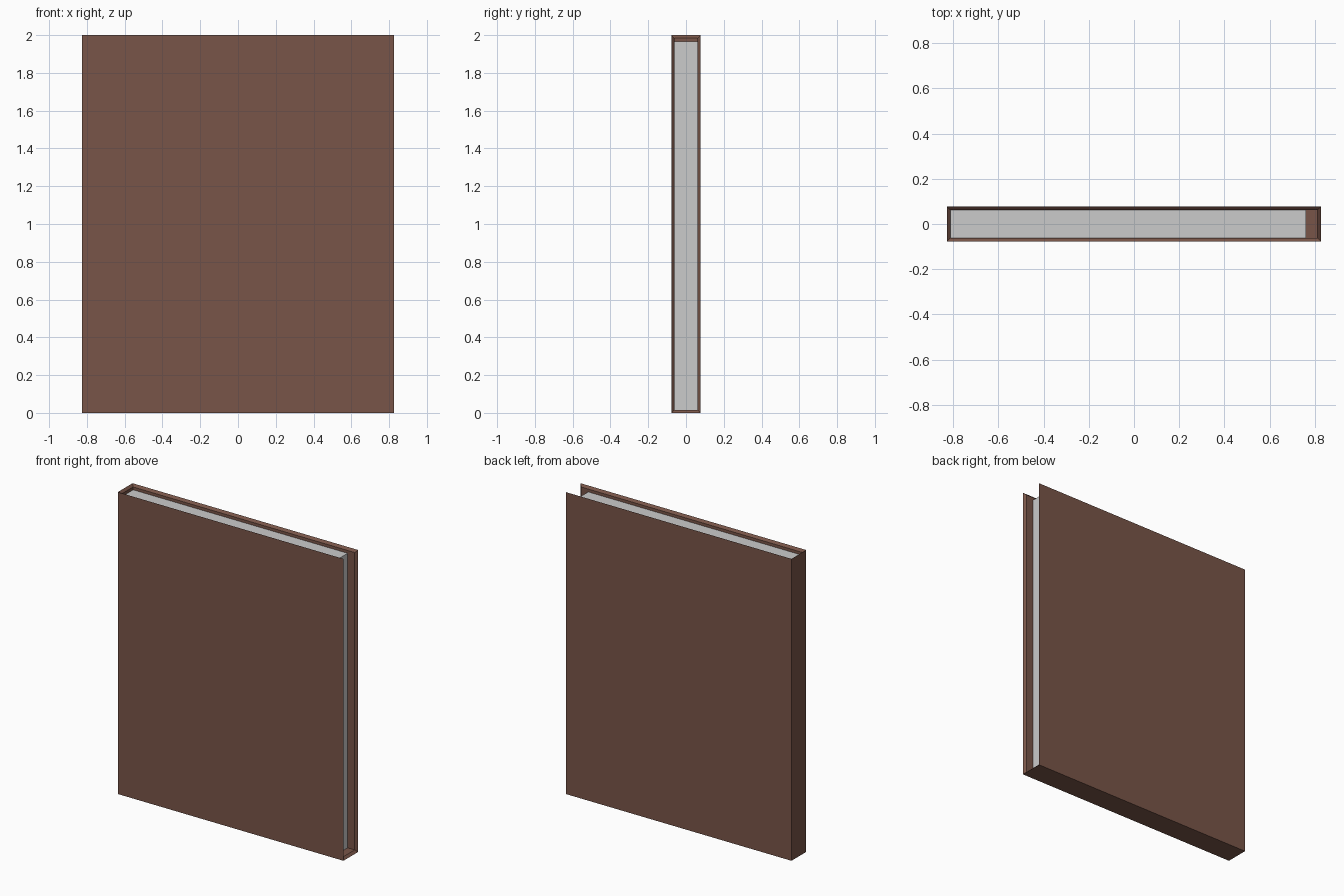
import bpy, bmesh
from mathutils import Matrix, Vector

if "Cube" in bpy.data.objects:
    bpy.data.objects.remove(bpy.data.objects["Cube"])


def add_box(bm, lo, hi):
    """Add a box spanning two corners and return its faces."""
    lo, hi = Vector(lo), Vector(hi)
    mat = Matrix.Translation((lo + hi) / 2) @ Matrix.Diagonal((*(hi - lo), 1))
    verts = bmesh.ops.create_cube(bm, size=1, matrix=mat)["verts"]
    return list({f for v in verts for f in v.link_faces})


def finish(bm, name, material=None):
    mesh = bpy.data.meshes.new(name)
    bm.normal_update()
    bm.to_mesh(mesh)
    bm.free()
    obj = bpy.data.objects.new(name, mesh)
    bpy.context.collection.objects.link(obj)
    if material:
        mesh.materials.append(material)


brown = bpy.data.materials.new("brown_cover")
brown.diffuse_color = (0.191, 0.091, 0.065, 1)
brown.use_nodes = True
brown.node_tree.nodes["Principled BSDF"].inputs["Base Color"].default_value = brown.diffuse_color

HX, HY, H = 0.827, 0.077, 2.0   # outer half width, half depth, height
T = 0.015                       # wall thickness

# Cover: two nested boxes, open on the top and right, joined by a sloping rim
bm = bmesh.new()
outer = add_box(bm, (-HX, -HY, 0), (HX, HY, H))
inner = add_box(bm, (-HX + T, -HY + T, T), (HX - T, HY - T, H - T))
bm.normal_update()
bmesh.ops.reverse_faces(bm, faces=inner)
top_right = [f for f in outer if f.normal.z > 0.5 or f.normal.x > 0.5]
top_right += [f for f in inner if f.normal.z < -0.5 or f.normal.x < -0.5]
bmesh.ops.delete(bm, geom=top_right, context="FACES")
bmesh.ops.bridge_loops(bm, edges=[e for e in bm.edges if e.is_boundary])
bmesh.ops.recalc_face_normals(bm, faces=bm.faces)
finish(bm, "cover", brown)

# Page block: fills the cover, set back from the top and right openings
bm = bmesh.new()
add_box(bm, (-HX + T, -HY + T, T), (0.76, HY - T, 1.966))
finish(bm, "pages")
